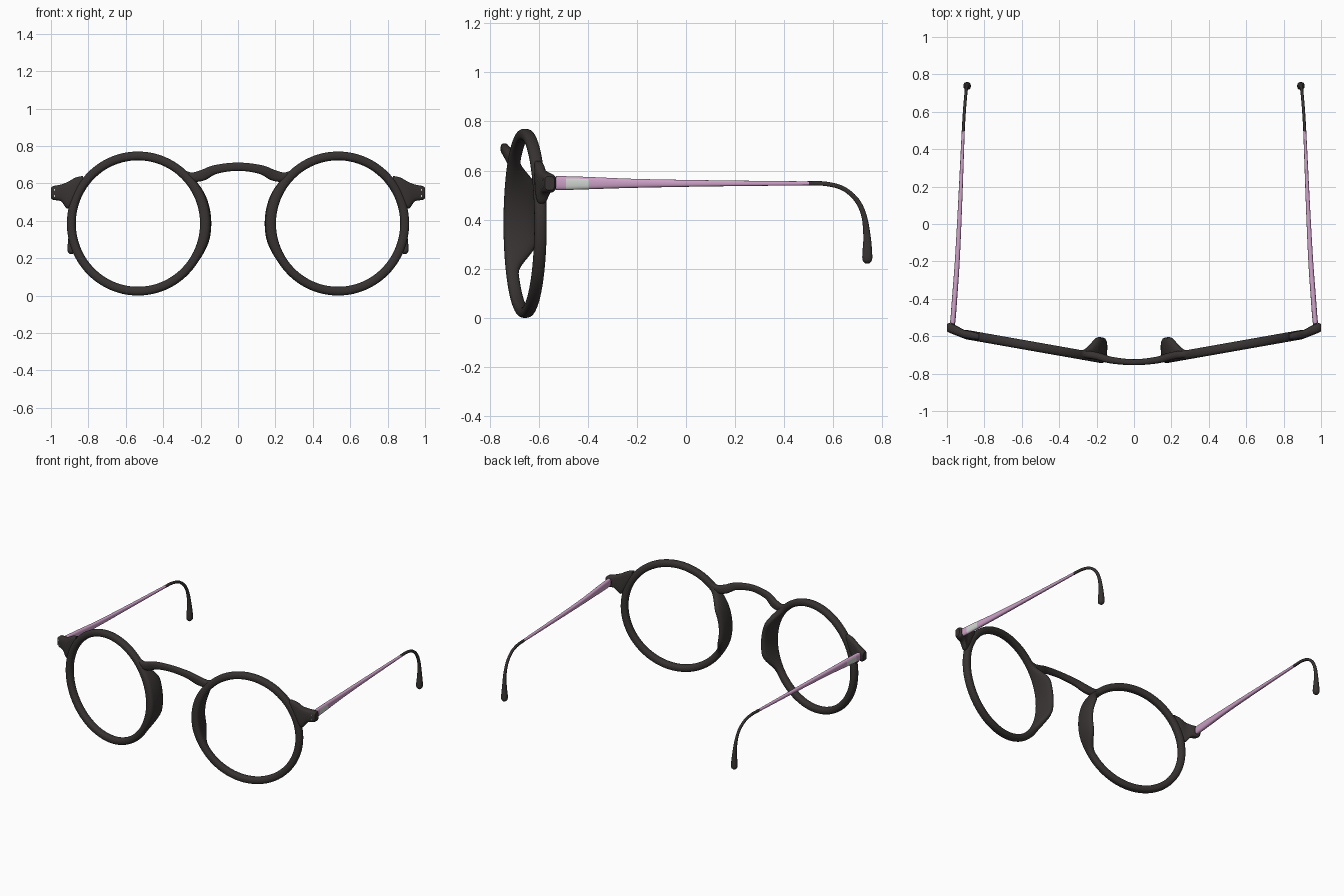
import bpy, bmesh, math
from math import sin, cos, pi, radians
from mathutils import Matrix, Vector

if "Cube" in bpy.data.objects:
    bpy.data.objects.remove(bpy.data.objects["Cube"])


def material(name, rgb):
    m = bpy.data.materials.new(name)
    m.use_nodes = True
    m.diffuse_color = (*rgb, 1)
    m.node_tree.nodes["Principled BSDF"].inputs["Base Color"].default_value = (*rgb, 1)
    return m


DARK = material("dark brown", (0.04, 0.033, 0.033))
PINK = material("lilac pink", (0.62, 0.36, 0.58))
PALE = material("pale grey", (0.65, 0.68, 0.65))


def spline(points, steps):
    """Catmull-Rom resampling of tuples of any length."""
    pts = [Vector(p) for p in points]
    pts = [2 * pts[0] - pts[1]] + pts + [2 * pts[-1] - pts[-2]]
    out = []
    for a, b, c, d in zip(pts, pts[1:], pts[2:], pts[3:]):
        for i in range(steps):
            t = i / steps
            out.append(0.5 * (2 * b + (c - a) * t + (2 * a - 5 * b + 4 * c - d) * t ** 2
                              + (3 * b - a - 3 * c + d) * t ** 3))
    return out + [pts[-2]]


def section(centre, a, b, power=0.75, sides=20):
    """Rounded cross-section spanned by the half-axes a and b."""
    def soft(v):
        return math.copysign(abs(v) ** power, v)
    return [centre + a * soft(cos(2 * pi * i / sides)) + b * soft(sin(2 * pi * i / sides))
            for i in range(sides)]


def finish(name, bm, mats, mirror=True):
    me = bpy.data.meshes.new(name)
    bm.to_mesh(me)
    bm.free()
    for m in mats:
        me.materials.append(m)
    ob = bpy.data.objects.new(name, me)
    bpy.context.collection.objects.link(ob)
    if mirror:
        ob.modifiers.new("mirror", "MIRROR").use_mirror_merge = False
    bpy.ops.object.select_all(action="DESELECT")
    ob.select_set(True)
    bpy.context.view_layer.objects.active = ob
    bpy.ops.object.shade_smooth_by_angle(angle=radians(50))
    return ob


def loft(name, rings, mats, closed=False, mirror=True):
    bm = bmesh.new()
    loops = [[bm.verts.new(p) for p in r] for r in rings]
    n = len(loops[0])
    pairs = list(zip(loops, loops[1:]))
    if closed:
        pairs.append((loops[-1], loops[0]))
    else:
        bm.faces.new(loops[0])
        bm.faces.new(loops[-1])
    for r, s in pairs:
        for i in range(n):
            j = (i + 1) % n
            bm.faces.new((r[i], r[j], s[j], s[i]))
    bmesh.ops.recalc_face_normals(bm, faces=bm.faces)
    return finish(name, bm, mats, mirror)


def sweep(name, path, mats, mirror=True):
    """Sweep along rows of x, y, z, side half-width, in-plane half-height."""
    rows = spline(path, 6)
    pos = [Vector(r[:3]) for r in rows]
    rings = []
    for i, r in enumerate(rows):
        along = (pos[min(i + 1, len(pos) - 1)] - pos[max(i - 1, 0)]).normalized()
        side = Vector((1, 0, 0)) if mirror else Vector((0, 1, 0))
        side = (side - along * side.dot(along)).normalized()
        rings.append(section(pos[i], side * r[3], along.cross(side) * r[4]))
    return loft(name, rings, mats, mirror=mirror)


# Lens rims, each with a nose pad drawn out of its inner back edge
TILT = radians(10)
across = Vector((cos(TILT), sin(TILT), 0))
back = Vector((-sin(TILT), cos(TILT), 0))
up = Vector((0, 0, 1))
rim_centre = Vector((0.535, -0.655, 0.385))
rings = []
for k in range(112):
    ang = 2 * pi * k / 112
    out = across * cos(ang) + up * sin(ang)
    mid = rim_centre + out * 0.3615
    off = math.degrees(pi - ang) - 5
    fade = min(1, max(0, (40 - abs(off)) / 24))
    fade = fade * fade * (3 - 2 * fade)
    pts = []
    for p in section(mid, out * 0.0235, back * 0.025, 0.8):
        lift = max(0, (p - mid).dot(back) / 0.025)
        p = p + fade * lift * Vector((-0.012, 0.085, 0))
        p.x -= fade * 0.008 * max(0, (p - mid).dot(out) / 0.0235)
        pts.append(p)
    rings.append(pts)
loft("lens_rim", rings, [DARK], closed=True)

# Bridge arch over the nose
half = [(0.31, -0.695, 0.660, 0.018, 0.018), (0.25, -0.698, 0.634, 0.02, 0.024),
        (0.19, -0.708, 0.643, 0.02, 0.029), (0.12, -0.728, 0.674, 0.018, 0.024)]
arch = [(-p[0], *p[1:]) for p in half] + [(0, -0.739, 0.689, 0.016, 0.022)] + half[::-1]
sweep("bridge", arch, [DARK], mirror=False)

# End pieces flaring out of the rims: x, y, bottom, top, half depth
flare = [(0.83, -0.602, 0.59, 0.64, 0.016), (0.87, -0.595, 0.52, 0.63, 0.022),
         (0.91, -0.588, 0.465, 0.608, 0.023), (0.945, -0.572, 0.503, 0.594, 0.026),
         (0.985, -0.556, 0.511, 0.586, 0.026), (1.0, -0.555, 0.520, 0.577, 0.02)]
loft("end_piece", [section(Vector((x, y, (lo + hi) / 2)), Vector((0, d, 0)),
                           up * (hi - lo) / 2, 0.6)
                   for x, y, lo, hi, d in spline(flare, 5)], [DARK])

# Hinge blocks
sweep("hinge", [(0.97, -0.56, 0.548, 0.012, 0.024), (0.968, -0.505, 0.548, 0.011, 0.02)], [DARK])

# Rivets on the end pieces
bm = bmesh.new()
for z in (0.532, 0.565):
    made = bmesh.ops.create_cone(bm, cap_ends=True, segments=12, radius1=0.005,
                                 radius2=0.005, depth=0.008)["verts"]
    bmesh.ops.rotate(bm, verts=made, matrix=Matrix.Rotation(pi / 2, 3, "X"))
    bmesh.ops.translate(bm, verts=made, vec=Vector((0.98, -0.58, z)))
finish("rivet", bm, [PALE])

# Tapering temple arms with a pale panel low on the outer face
arm = sweep("temple_arm", [(0.970, -0.53, 0.549, 0.014, 0.028), (0.966, -0.49, 0.549, 0.014, 0.028),
                           (0.959, -0.395, 0.549, 0.014, 0.025), (0.945, -0.2, 0.548, 0.013, 0.018),
                           (0.930, 0.1, 0.548, 0.011, 0.0125), (0.913, 0.5, 0.548, 0.008, 0.008)],
            [PINK, PALE])
for f in arm.data.polygons:
    c = f.center
    if -0.49 < c.y < -0.395 and f.normal.x > 0.25 and c.z < 0.566:
        f.material_index = 1

# Curved ear tips with a bulb at the end
sweep("ear_tip", [(0.913, 0.495, 0.548, 0.008, 0.009), (0.909, 0.57, 0.546, 0.008, 0.009),
                  (0.904, 0.64, 0.527, 0.008, 0.009), (0.899, 0.695, 0.480, 0.008, 0.010),
                  (0.896, 0.725, 0.415, 0.009, 0.011), (0.893, 0.737, 0.330, 0.013, 0.015),
                  (0.892, 0.738, 0.265, 0.019, 0.020), (0.892, 0.738, 0.235, 0.018, 0.019),
                  (0.892, 0.738, 0.222, 0.008, 0.008)], [DARK])
